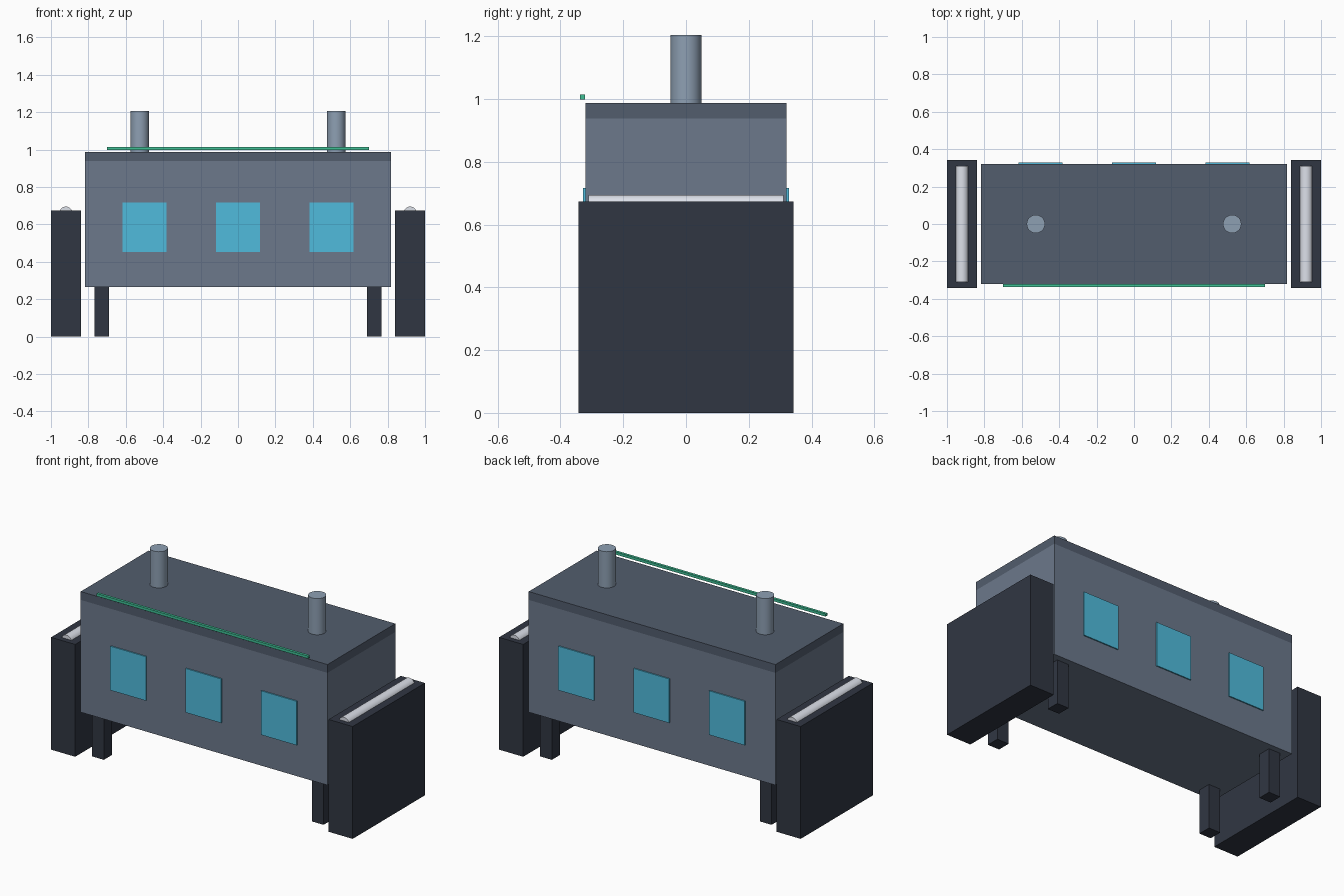
import bpy
from math import radians

if "Cube" in bpy.data.objects:
    bpy.data.objects.remove(bpy.data.objects["Cube"])


def material(name, color):
    m = bpy.data.materials.new(name)
    m.diffuse_color = (*color, 1)
    m.use_nodes = True
    m.node_tree.nodes["Principled BSDF"].inputs["Base Color"].default_value = m.diffuse_color
    return m


HULL = material("hull_grey", (0.15, 0.19, 0.26))
ROOF = material("roof_slate", (0.085, 0.11, 0.155))
DARK = material("dark_trim", (0.03, 0.037, 0.055))
GLASS = material("window_blue", (0.08, 0.5, 0.72))
GREEN = material("rail_green", (0.05, 0.52, 0.3))
PIPE = material("pipe_grey", (0.27, 0.35, 0.45))
LAMP = material("lamp_white", (0.72, 0.75, 0.82))


def box(name, x, y, z, mat):
    """Box from (min, max) ranges on each axis."""
    loc = [(a + b) / 2 for a, b in (x, y, z)]
    bpy.ops.mesh.primitive_cube_add(size=1, location=loc)
    ob = bpy.context.object
    ob.name = name
    ob.scale = [b - a for a, b in (x, y, z)]
    bpy.ops.object.transform_apply(location=False, rotation=False, scale=True)
    ob.data.materials.append(mat)
    return ob


def cylinder(name, loc, radius, depth, mat, rot=(0, 0, 0)):
    bpy.ops.mesh.primitive_cylinder_add(vertices=32, radius=radius, depth=depth,
                                        location=loc, rotation=rot)
    ob = bpy.context.object
    ob.name = name
    ob.data.materials.append(mat)
    bpy.ops.object.shade_smooth_by_angle(angle=radians(40))
    return ob


# Main body and roof slab
box("body", (-0.818, 0.818), (-0.321, 0.321), (0.265, 0.938), HULL)
box("roof", (-0.818, 0.818), (-0.321, 0.321), (0.938, 0.988), ROOF)

# Windows on front and back
for side, sy in (("front", -1), ("back", 1)):
    for i, x in enumerate((-0.5, 0, 0.5)):
        y = sorted((sy * 0.315, sy * 0.328))
        box(f"{side}_window_{i + 1}", (x - 0.118, x + 0.118), y, (0.453, 0.717), GLASS)

for side, sx in (("left", -1), ("right", 1)):
    # End block with half-sunk lamp tube
    box(f"{side}_end_block", sorted((sx * 0.84, sx)), (-0.342, 0.342), (0, 0.673), DARK)
    cylinder(f"{side}_lamp_tube", (sx * 0.92, 0, 0.66), 0.035, 0.62, LAMP,
             (radians(90), 0, 0))
    # Roof pipe
    cylinder(f"{side}_roof_pipe", (sx * 0.525, 0, 1.09), 0.049, 0.23, PIPE)
    # Legs
    for end, sy in (("front", -1), ("back", 1)):
        box(f"{end}_{side}_leg", sorted((sx * 0.69, sx * 0.767)),
            sorted((sy * 0.207, sy * 0.285)), (0, 0.265), DARK)

# Thin rail along the front roof edge
box("front_rail", (-0.7, 0.7), (-0.338, -0.322), (0.998, 1.014), GREEN)
